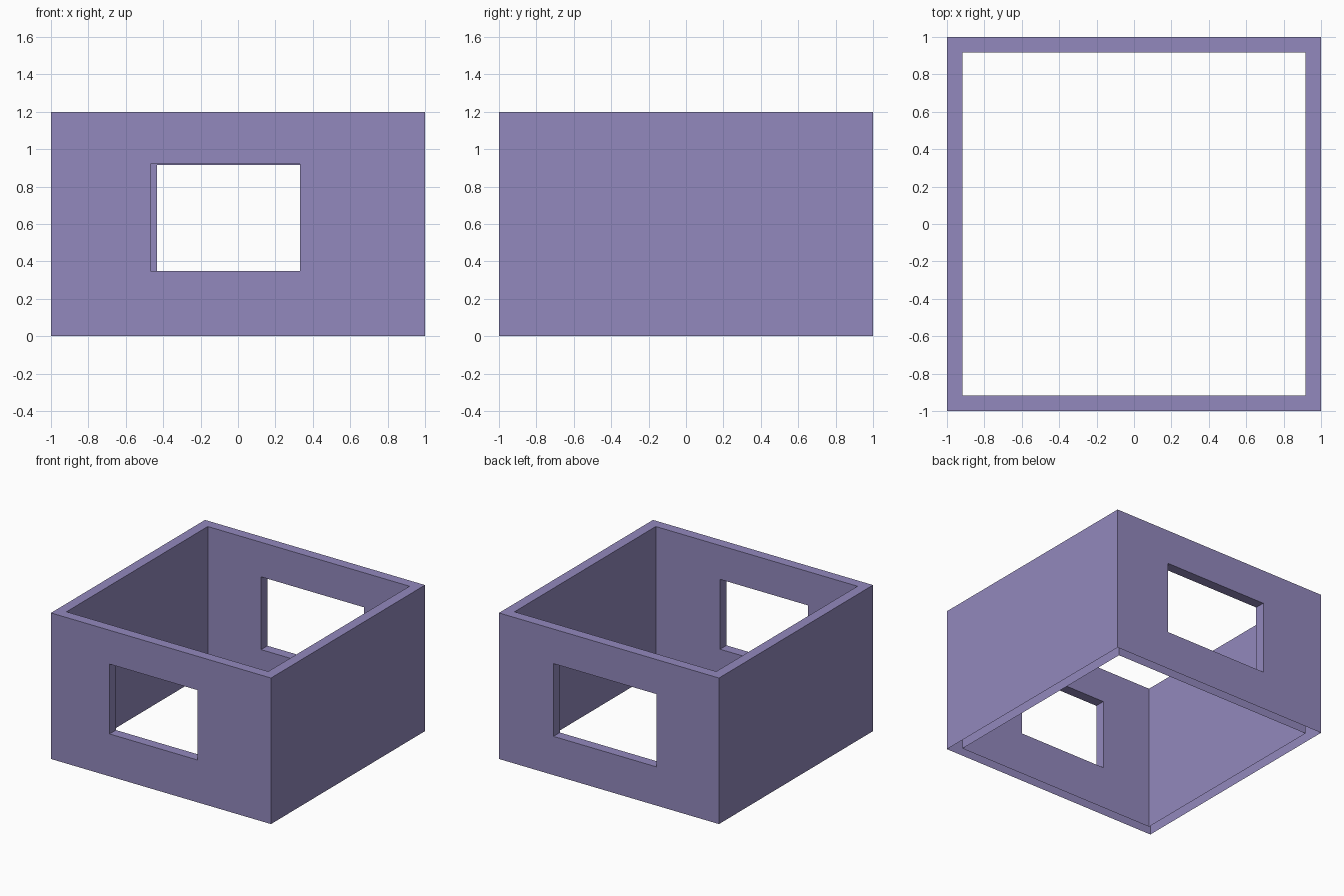
import bpy, bmesh

if "Cube" in bpy.data.objects:
    bpy.data.objects.remove(bpy.data.objects["Cube"])

OUT, INN, H = 1.0, 0.917, 1.2      # outer / inner half width, wall height

bm = bmesh.new()


def face(*pts):
    return bm.faces.new([bm.verts.new(p) for p in pts])


def bridge(a, b):
    """Ring of quads between two four-cornered loops."""
    for i in range(4):
        j = (i + 1) % 4
        face(a[i], a[j], b[j], b[i])


def rect(x0, x1, z0, z1, y):
    return [(x0, y, z0), (x1, y, z0), (x1, y, z1), (x0, y, z1)]


def window_wall(side, x0, x1, z0, z1):
    """Outer skin, inner skin and reveals of a wall with a window."""
    holes = []
    for w in (OUT, INN):
        hole = rect(x0, x1, z0, z1, side * w)
        bridge(rect(-w, w, 0, H, side * w), hole)
        holes.append(hole)
    bridge(*holes)


# front and back walls with their windows
window_wall(-1, -0.468, 0.332, 0.348, 0.922)
window_wall(1, -0.432, 0.505, 0.318, 0.916)

# plain side walls
for s in (-1, 1):
    for w in (OUT, INN):
        face((s * w, -w, 0), (s * w, w, 0), (s * w, w, H), (s * w, -w, H))

# top rim (the underside of the walls is open)
bridge(*[[(-w, -w, H), (w, -w, H), (w, w, H), (-w, w, H)] for w in (OUT, INN)])

bmesh.ops.remove_doubles(bm, verts=bm.verts, dist=0.0005)
bmesh.ops.recalc_face_normals(bm, faces=bm.faces)

mesh = bpy.data.meshes.new("room_walls")
bm.to_mesh(mesh)
bm.free()
walls = bpy.data.objects.new("room_walls", mesh)
bpy.context.collection.objects.link(walls)

mat = bpy.data.materials.new("lavender_wall")
mat.diffuse_color = (0.29, 0.25, 0.51, 1)
mat.use_nodes = True
mat.node_tree.nodes["Principled BSDF"].inputs["Base Color"].default_value = mat.diffuse_color
mesh.materials.append(mat)
